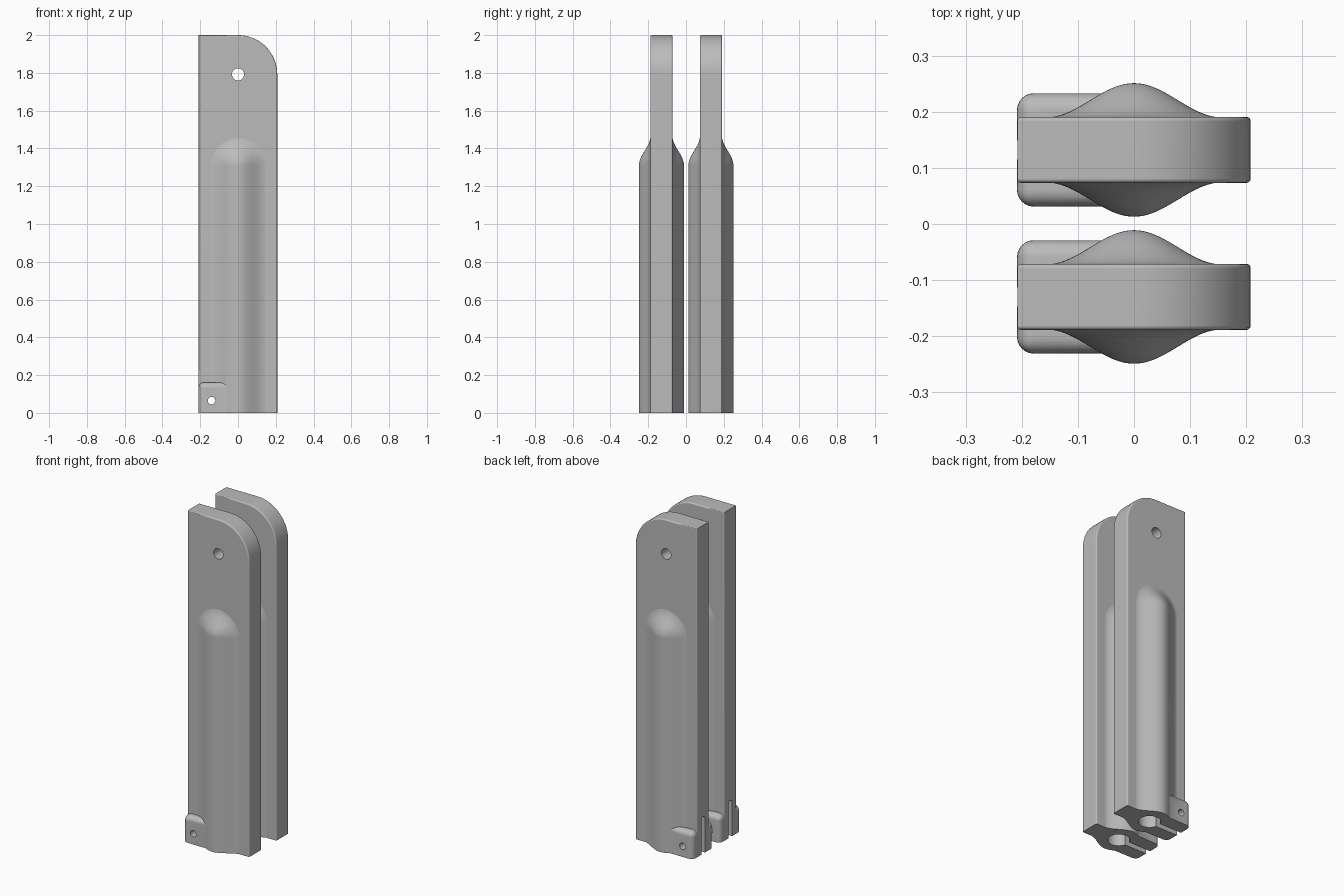
import bpy, bmesh
from math import sin, cos, pi, radians
from mathutils import Matrix

if "Cube" in bpy.data.objects:
    bpy.data.objects.remove(bpy.data.objects["Cube"], do_unlink=True)

HALF_W, HALF_T, HEIGHT = 0.208, 0.059, 2.0

grey = bpy.data.materials.new("plain_grey")
grey.use_nodes = True
colour = (0.5, 0.5, 0.5, 1)
grey.diffuse_color = colour
grey.node_tree.nodes["Principled BSDF"].inputs["Base Color"].default_value = colour


def make(name, bm):
    bmesh.ops.recalc_face_normals(bm, faces=bm.faces)
    me = bpy.data.meshes.new(name)
    bm.to_mesh(me)
    bm.free()
    me.materials.append(grey)
    ob = bpy.data.objects.new(name, me)
    bpy.context.collection.objects.link(ob)
    return ob


def box(bm, x0, x1, y0, y1, z0, z1):
    m = Matrix.LocRotScale(((x0 + x1) / 2, (y0 + y1) / 2, (z0 + z1) / 2), None,
                           (x1 - x0, y1 - y0, z1 - z0))
    bmesh.ops.create_cube(bm, size=1, matrix=m)


def cylinder(name, radius, depth, loc, axis):
    bm = bmesh.new()
    rot = Matrix.Rotation(pi / 2, 4, 'X') if axis == 'Y' else Matrix.Identity(4)
    bmesh.ops.create_cone(bm, cap_ends=True, segments=32, radius1=radius, radius2=radius,
                          depth=depth, matrix=Matrix.Translation(loc) @ rot)
    return make(name, bm)


def boolean(ob, tool, operation):
    mod = ob.modifiers.new("bool", 'BOOLEAN')
    mod.operation, mod.object, mod.solver = operation, tool, 'EXACT'
    bpy.context.view_layer.objects.active = ob
    bpy.ops.object.modifier_apply(modifier=mod.name)
    bpy.data.objects.remove(tool, do_unlink=True)


def plate():
    # flat bar with one rounded upper corner and a softened rim
    bm = bmesh.new()
    pts = [(-HALF_W, 0), (HALF_W, 0)]
    pts += [(HALF_W * cos(a), HEIGHT - HALF_W + HALF_W * sin(a))
            for a in (pi / 2 * i / 20 for i in range(21))]
    pts.append((-HALF_W, HEIGHT))
    face = bm.faces.new([bm.verts.new((x, -HALF_T, z)) for x, z in pts])
    new = bmesh.ops.extrude_face_region(bm, geom=[face])["geom"]
    bmesh.ops.translate(bm, vec=(0, 2 * HALF_T, 0),
                        verts=[v for v in new if isinstance(v, bmesh.types.BMVert)])
    rim = [e for e in bm.edges if abs(e.verts[0].co.y - e.verts[1].co.y) < 1e-4
           and max(v.co.z for v in e.verts) > 0.01]
    bmesh.ops.bevel(bm, geom=rim, offset=0.008, segments=3, profile=0.5, affect='EDGES')
    return make("front_plate", bm)


def bulge():
    # smooth swelling on both faces: bell profile swept up, round the top and down
    bm = bmesh.new()
    reach, top, n = 0.157, 1.31, 20
    radii = [reach * i / n for i in range(n + 1)]
    half = [(r, HALF_T - 0.001 + 0.0305 * (1 + cos(pi * r / reach))) for r in radii]
    loop = half + [(r, -h) for r, h in reversed(half)]
    arc = [pi * i / 32 for i in range(33)]
    stations = [(pi, 0)] + [(a, top) for a in reversed(arc)] + [(0, 0)]
    rows = [[bm.verts.new((r * cos(a), h, z + r * sin(a))) for r, h in loop]
            for a, z in stations]
    for a, b in zip(rows, rows[1:]):
        for i in range(len(loop) - 1):
            bm.faces.new((a[i], a[i + 1], b[i + 1], b[i]))
    bmesh.ops.remove_doubles(bm, verts=bm.verts, dist=1e-5)
    bmesh.ops.holes_fill(bm, edges=[e for e in bm.edges if e.is_boundary], sides=0)
    return make("bulge", bm)


def clamp_block():
    # rounded clamp lugs on both faces at the lower corner
    bm = bmesh.new()
    box(bm, -HALF_W - 0.0006, 0, -0.101, 0.101, 0, 0.162)
    edges = [e for e in bm.edges if max(v.co.z for v in e.verts) > 0.1
             and min(v.co.x for v in e.verts) < -0.1]
    bmesh.ops.bevel(bm, geom=edges, offset=0.03, segments=6, profile=0.5, affect='EDGES')
    return make("clamp_block", bm)


def slot():
    # slit with a rounded top, from the socket to the side
    bm = bmesh.new()
    box(bm, -0.3, 0, -0.017, 0.017, -0.1, 0.225)
    top = [e for e in bm.edges if all(v.co.z > 0.2 for v in e.verts)
           and abs(e.verts[0].co.y - e.verts[1].co.y) < 1e-4]
    bmesh.ops.bevel(bm, geom=top, offset=0.016, segments=6, profile=0.5, affect='EDGES')
    return make("slot", bm)


front = plate()
boolean(front, bulge(), 'UNION')
boolean(front, clamp_block(), 'UNION')
boolean(front, cylinder("socket", 0.062, 1.4, (0, 0, 0.5), 'Z'), 'DIFFERENCE')
boolean(front, slot(), 'DIFFERENCE')
boolean(front, cylinder("pivot_hole", 0.032, 1, (0, 0, HEIGHT - HALF_W), 'Y'), 'DIFFERENCE')
boolean(front, cylinder("screw_hole", 0.02, 1, (-0.14, 0, 0.065), 'Y'), 'DIFFERENCE')

# smooth shading with crisp edges
bpy.ops.object.select_all(action='DESELECT')
front.select_set(True)
bpy.context.view_layer.objects.active = front
bpy.ops.object.shade_smooth_by_angle(angle=radians(35))
weighted = front.modifiers.new("weighted_normals", 'WEIGHTED_NORMAL')
weighted.keep_sharp = True

# matching rear plate
back = front.copy()
back.data = front.data.copy()
back.name = "back_plate"
bpy.context.collection.objects.link(back)
front.location.y = -0.13
back.location.y = 0.132
